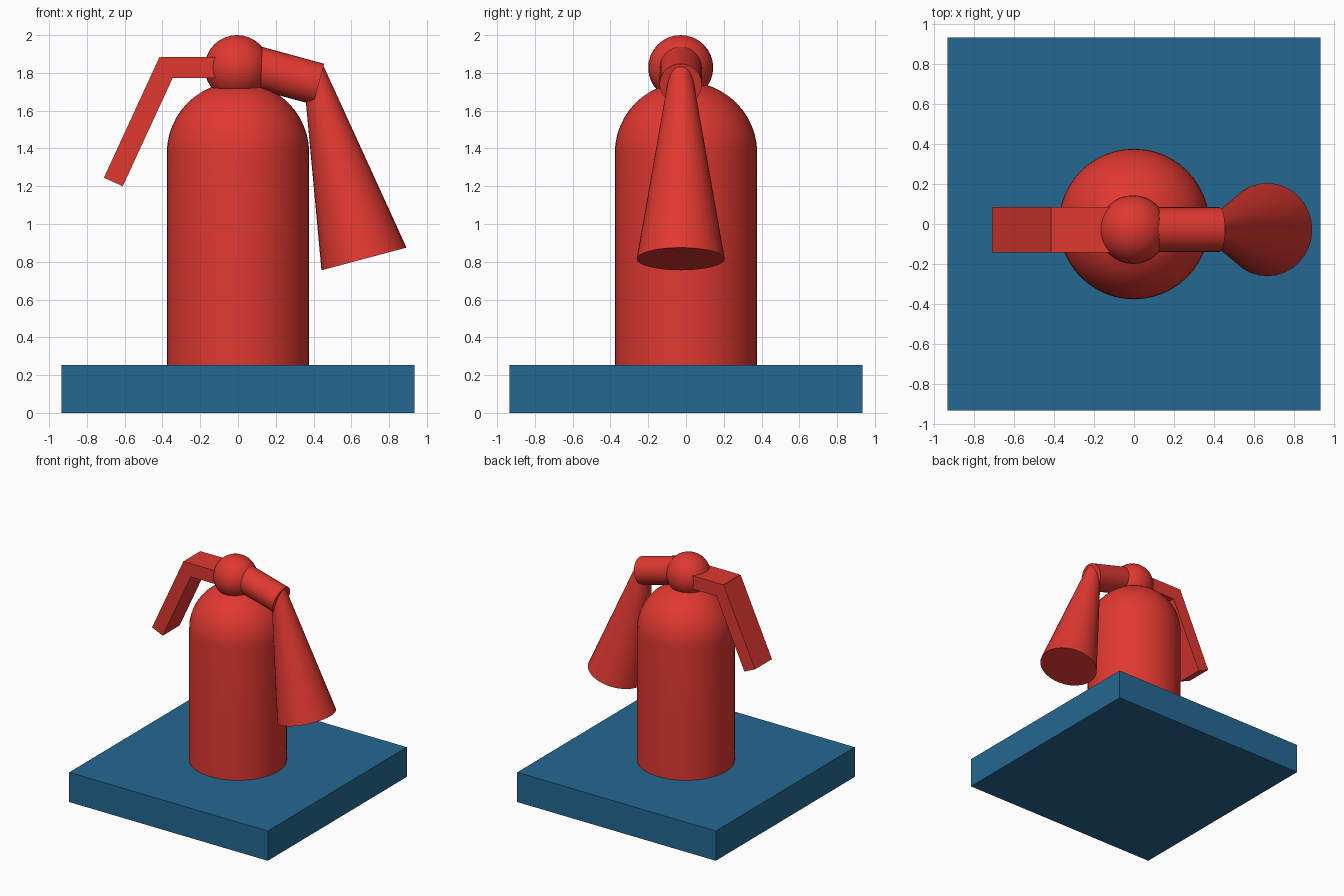
import bpy, bmesh, math
from mathutils import Vector

if "Cube" in bpy.data.objects:
    bpy.data.objects.remove(bpy.data.objects["Cube"])


def make_material(name, rgb):
    m = bpy.data.materials.new(name)
    m.diffuse_color = (*rgb, 1)
    m.use_nodes = True
    m.node_tree.nodes["Principled BSDF"].inputs["Base Color"].default_value = m.diffuse_color
    return m


RED = make_material("red_paint", (0.75, 0.04, 0.03))
BLUE = make_material("blue_paint", (0.018, 0.14, 0.29))
AXIS_Y = -0.028  # the head, lever, hose and horn share this plane


def finish(name, bm, mat):
    bmesh.ops.recalc_face_normals(bm, faces=bm.faces[:])
    mesh = bpy.data.meshes.new(name)
    bm.to_mesh(mesh)
    bm.free()
    obj = bpy.data.objects.new(name, mesh)
    bpy.context.collection.objects.link(obj)
    mesh.materials.append(mat)
    bpy.ops.object.select_all(action='DESELECT')
    obj.select_set(True)
    bpy.context.view_layer.objects.active = obj
    bpy.ops.object.shade_smooth_by_angle(angle=math.radians(35))
    return obj


def prism(name, outline, y0, y1, mat):
    """Extrude an x-z outline from y0 to y1."""
    bm = bmesh.new()
    face = bm.faces.new([bm.verts.new((x, y0, z)) for x, z in outline])
    ext = bmesh.ops.extrude_face_region(bm, geom=[face])
    moved = [v for v in ext["geom"] if isinstance(v, bmesh.types.BMVert)]
    bmesh.ops.translate(bm, verts=moved, vec=(0, y1 - y0, 0))
    return finish(name, bm, mat)


def lathe(name, profile, segments, mat):
    """Spin an (r, z) profile around z."""
    bm = bmesh.new()
    verts = [bm.verts.new((r, 0, z)) for r, z in profile]
    edges = [bm.edges.new(p) for p in zip(verts, verts[1:])]
    bmesh.ops.spin(bm, geom=verts + edges, cent=(0, 0, 0), axis=(0, 0, 1),
                   angle=math.tau, steps=segments, use_duplicate=False)
    bmesh.ops.remove_doubles(bm, verts=bm.verts[:], dist=1e-4)
    return finish(name, bm, mat)


def cone_between(name, a, b, ra, rb, segments, mat):
    """Capped cone from a to b, both given as (x, z)."""
    a, b = Vector((a[0], AXIS_Y, a[1])), Vector((b[0], AXIS_Y, b[1]))
    bm = bmesh.new()
    bmesh.ops.create_cone(bm, cap_ends=True, segments=segments,
                          radius1=ra, radius2=rb, depth=(b - a).length)
    obj = finish(name, bm, mat)
    obj.rotation_mode = 'QUATERNION'
    obj.rotation_quaternion = (b - a).to_track_quat('Z', 'Y')
    obj.location = (a + b) / 2
    return obj


# Square plinth
prism("base", [(-0.935, 0), (0.935, 0), (0.935, 0.253), (-0.935, 0.253)],
      -0.935, 0.935, BLUE)

# Tank with domed top
R, SHOULDER = 0.377, 1.375
dome = [(R * math.cos(t), SHOULDER + R * math.sin(t))
        for t in (i * math.pi / 24 for i in range(12))]
lathe("tank", [(0, 0.25), (R, 0.25), (R, 0.775)] + dome + [(0, SHOULDER + R)], 48, RED)

# Valve ball
bm = bmesh.new()
bmesh.ops.create_uvsphere(bm, u_segments=32, v_segments=16, radius=0.172)
valve = finish("valve_ball", bm, RED)
valve.location = (-0.005, AXIS_Y, 1.828)

# Lever: short arm and drooping handle
Y0, Y1 = AXIS_Y - 0.114, AXIS_Y + 0.114
prism("lever_arm", [(-0.41, 1.885), (-0.05, 1.885), (-0.05, 1.772), (-0.342, 1.772)],
      Y0, Y1, RED)
prism("lever_handle", [(-0.415, 1.885), (-0.315, 1.84), (-0.61, 1.2), (-0.71, 1.245)],
      Y0, Y1, RED)

# Hose stub and flared horn
cone_between("hose", (0.06, 1.84), (0.427, 1.74), 0.112, 0.112, 32, RED)
cone_between("horn", (0.667, 0.815), (0.40, 1.817), 0.233, 0.057, 32, RED)
